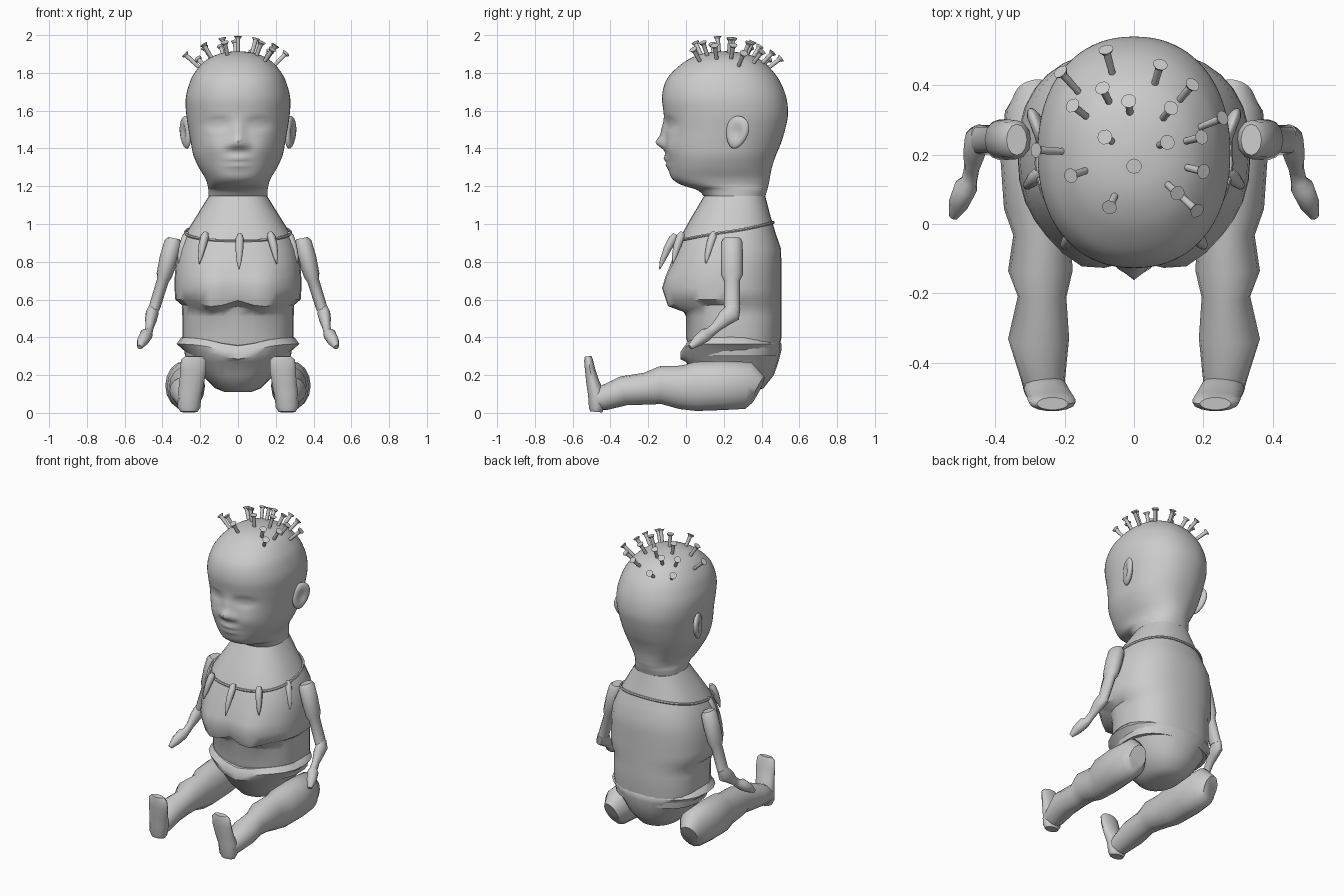
import bpy, bmesh
from math import sin, cos, pi, exp, copysign
from mathutils import Vector, Matrix


def finish(name, bm, angle=40, mirror=False):
    bmesh.ops.recalc_face_normals(bm, faces=bm.faces)
    me = bpy.data.meshes.new(name)
    bm.to_mesh(me)
    bm.free()
    ob = bpy.data.objects.new(name, me)
    bpy.context.collection.objects.link(ob)
    bpy.ops.object.select_all(action='DESELECT')
    ob.select_set(True)
    bpy.context.view_layer.objects.active = ob
    bpy.ops.object.shade_smooth_by_angle(angle=angle * pi / 180)
    if mirror:
        ob.modifiers.new("Mirror", 'MIRROR').use_mirror_merge = False
    return ob


def skin(bm, rings):
    """Bridge rings of points into a closed skin."""
    vs = [[bm.verts.new(p) for p in r] for r in rings]
    n = len(vs[0])
    for a, b in zip(vs, vs[1:]):
        for i in range(n):
            bm.faces.new((a[i], a[(i + 1) % n], b[(i + 1) % n], b[i]))
    bm.faces.new(vs[0][::-1])
    bm.faces.new(vs[-1])


def slice_pt(s, a, p=2.2):
    """Point on a horizontal slice (z, front y, back y, half width)."""
    z, f, b, w = s
    c, d = cos(a), sin(a)
    return Vector((w * copysign(abs(c) ** (2 / p), c),
                   (f + b) / 2 + (b - f) / 2 * copysign(abs(d) ** (2 / p), d), z))


def refine(rows, k):
    """Catmull-Rom interpolation of a profile table."""
    out = []
    for i in range(len(rows) - 1):
        q = [rows[max(0, min(len(rows) - 1, i + j))] for j in (-1, 0, 1, 2)]
        for m in range(k):
            t = m / k
            out.append([0.5 * (2 * b + (c - a) * t + (2 * a - 5 * b + 4 * c - d) * t * t
                               + (3 * b - a - 3 * c + d) * t ** 3) for a, b, c, d in zip(*q)])
    return out + [list(rows[-1])]


def body(name, rows, n, deform=None, angle=40, p=2.2):
    bm = bmesh.new()
    skin(bm, [[slice_pt(s, 2 * pi * i / n, p) for i in range(n)] for s in rows])
    if deform:
        for v in bm.verts:
            deform(v.co)
    return finish(name, bm, angle)


def limb(name, path, n=12, angle=45, mirror=True):
    """Tube through (x, y, z, radius across x, other radius)."""
    bm = bmesh.new()
    pts = [Vector(r[:3]) for r in path]
    rings = []
    for i, r in enumerate(path):
        t = (pts[min(i + 1, len(pts) - 1)] - pts[max(i - 1, 0)]).normalized()
        u = Vector((1, 0, 0))
        u = (u - t * u.dot(t)).normalized()
        v = t.cross(u)
        rings.append([pts[i] + u * r[3] * cos(2 * pi * k / n) + v * r[4] * sin(2 * pi * k / n)
                      for k in range(n)])
    skin(bm, rings)
    return finish(name, bm, angle, mirror)


def g(d, s):
    return exp(-(d / s) ** 2)


# Head with sculpted face
HEAD = [(1.147, .095, .42, .155), (1.18, .06, .43, .157), (1.2, -.005, .435, .16),
        (1.22, -.05, .44, .165), (1.25, -.08, .445, .178), (1.3, -.093, .455, .208),
        (1.36, -.1, .475, .235), (1.42, -.108, .5, .248), (1.5, -.11, .525, .262),
        (1.58, -.117, .54, .274), (1.66, -.127, .533, .277), (1.73, -.117, .51, .262),
        (1.79, -.085, .475, .237), (1.85, -.02, .42, .19), (1.885, .04, .365, .14),
        (1.905, .1, .3, .085), (1.914, .17, .23, .025)]


def face(co):
    if co.y > .12:
        return
    x, z = abs(co.x), co.z
    d = .047 * g(x, .036) * g(z - 1.43, .032) + .022 * g(x, .03) * g(z - 1.49, .05)
    d += .016 * g(x - .042, .018) * g(z - 1.415, .02)
    d -= .024 * g(x - .105, .06) * g(z - 1.53, .028)
    d += .014 * g(x - .105, .04) * g(z - 1.53, .014)
    d += .022 * g(x, .06) * g(z - 1.335, .035) - .016 * g(x, .06) * g(z - 1.328, .009)
    d += .012 * g(x - .12, .06) * g(z - 1.4, .06)
    co.y -= d


body("head", refine(HEAD, 5), 80, face, 60)

# Ears with a hollowed outer side
bm = bmesh.new()
bmesh.ops.create_uvsphere(bm, u_segments=20, v_segments=14, radius=1)
for v in bm.verts:
    x, y, z = v.co
    y *= .062 * (1 + .2 * z)
    v.co = (.026 * x - (.022 * g(y, .03) * g(z, .5) if x > 0 else 0), y, .088 * z)
bm.transform(Matrix.Translation((.277, .27, 1.485)) @ Matrix.Rotation(-.35, 4, 'Z')
             @ Matrix.Rotation(-.25, 4, 'X'))
finish("ear", bm, 60, True)

# Torso with full chest
TORSO = [(.3, .03, .49, .28), (.4, .0, .505, .295), (.51, .0, .505, .295), (.57, -.02, .505, .297),
         (.6, -.08, .505, .332), (.66, -.1, .505, .336), (.72, -.092, .505, .335),
         (.79, -.08, .505, .33), (.87, -.055, .503, .312), (.95, -.02, .475, .278),
         (1.05, .037, .445, .215), (1.147, .095, .42, .155)]


def chest(co):
    if co.y < .1:
        x, z = abs(co.x), co.z
        co.y -= .042 * g(x - .14, .1) * g(z - .66, .1) * (z > .575)
        co.z -= .05 * g(x - .13, .09) * g(z - .585, .03)


body("torso", TORSO, 32, chest, 45, 2.4)


# Padded pants
def waist(co):
    if co.z > .3:
        co.z -= .045 * g(co.x, .15) * (co.y < .2)


body("pants", [(.11, .15, .33, .07), (.13, .1, .41, .12), (.2, .04, .465, .19),
               (.27, .0, .49, .24), (.33, -.03, .505, .285), (.365, -.03, .505, .325),
               (.4, -.005, .48, .3), (.405, .03, .46, .27)], 24, waist, 45)

# Legs and upright feet
LEG = [(.38, .12, .08, .29, .055), (.33, .145, .125, .28, .092), (.19, .145, .13, .28, .105),
       (.05, .14, .13, .275, .1), (-.03, .135, .115, .265, .083), (-.135, .147, .1, .27, .093),
       (-.21, .128, .085, .265, .07), (-.33, .117, .078, .275, .088),
       (-.44, .077, .065, .262, .065), (-.49, .07, .055, .258, .055)]
limb("leg", [(x, y, z, rx, rz) for y, z, rz, x, rx in LEG], 16)
limb("foot", [(.26, -.475, .005, .045, .033), (.26, -.473, .03, .06, .042),
              (.255, -.475, .1, .063, .045), (.245, -.493, .16, .065, .036),
              (.237, -.508, .23, .069, .028), (.235, -.516, .28, .066, .024),
              (.235, -.518, .3, .045, .018)], 14)

# Jointed arms
limb("upper_arm", [(.338, .243, .925, .03, .045), (.342, .243, .905, .047, .057),
                   (.365, .243, .82, .05, .058), (.39, .243, .73, .042, .058),
                   (.398, .243, .7, .032, .042), (.445, .243, .55, .03, .042)])
limb("elbow_and_hand", [(.445, .255, .565, .025, .035), (.455, .24, .525, .034, .05),
                        (.46, .205, .5, .032, .042), (.468, .16, .455, .022, .027),
                        (.475, .125, .425, .023, .027), (.485, .105, .415, .034, .036),
                        (.505, .06, .38, .03, .03), (.52, .022, .348, .014, .014)])


# Necklace cord that follows the shoulders
def cord_point(a):
    z = .96 + .048 * sin(a)
    for lo, hi in zip(TORSO, TORSO[1:]):
        if lo[0] <= z < hi[0]:
            t = (z - lo[0]) / (hi[0] - lo[0])
            s = [p + (q - p) * t for p, q in zip(lo, hi)]
    s[1] -= .008
    s[2] += .004
    s[3] += .005
    return slice_pt(s, a, 2.4)


N = 40
bm = bmesh.new()
rings = []
for i in range(N + 1):
    a = 2 * pi * i / N
    p = cord_point(a)
    out = Vector((cos(a), sin(a), 0))
    rings.append([p + (out * cos(k * pi / 3) + Vector((0, 0, sin(k * pi / 3)))) * .008
                  for k in range(6)])
skin(bm, rings)
finish("necklace_cord", bm)

# Curved teeth hanging from the cord
TEETH = [(.01, -.055, .005, -.14), (.17, -.02, .205, -.07), (-.17, -.02, -.205, -.07),
         (.265, .15, .315, .105), (-.265, .15, -.315, .105)]
for i, (x, y, x2, y2) in enumerate(TEETH):
    top, tip = .955 - .01 * (i == 0), .79 - .03 * (i == 0)
    path = []
    for t, r in ((0, .013), (.12, .022), (.4, .021), (.75, .014), (1, .003)):
        b = 1.4 * t - .4 * t * t
        path.append((x + (x2 - x) * b, y + (y2 - y) * b, top + (tip - top) * t, r, r))
    limb("tooth_%d" % (i + 1), path, 8, 50, False)

# Nails driven into the crown
NAILS = [(-.21, .437), (-.08, .5), (.075, .457), (.167, .4), (-.09, .39), (-.175, .34),
         (-.015, .353), (.106, .333), (.253, .305), (-.083, .25), (.193, .25), (.095, .235),
         (-.28, .213), (0, .167), (.198, .152), (-.18, .14), (.124, .09), (-.07, .05), (.18, .04)]
bm = bmesh.new()
for x, y in NAILS:
    head = Vector((x, y, 1.992 - 1.2 * (x * x + (y - .2) ** 2)))
    d = (head - Vector((0, .2, 1.64))).normalized()
    rot = d.to_track_quat('Z', 'Y').to_matrix().to_4x4()
    for r1, r2, h, off in ((.009, .012, .14, .07), (.015, .022, .012, .002)):
        bmesh.ops.create_cone(bm, cap_ends=True, segments=10, radius1=r1, radius2=r2, depth=h,
                              matrix=Matrix.Translation(head - d * off) @ rot)
finish("crown_nails", bm, 40)
